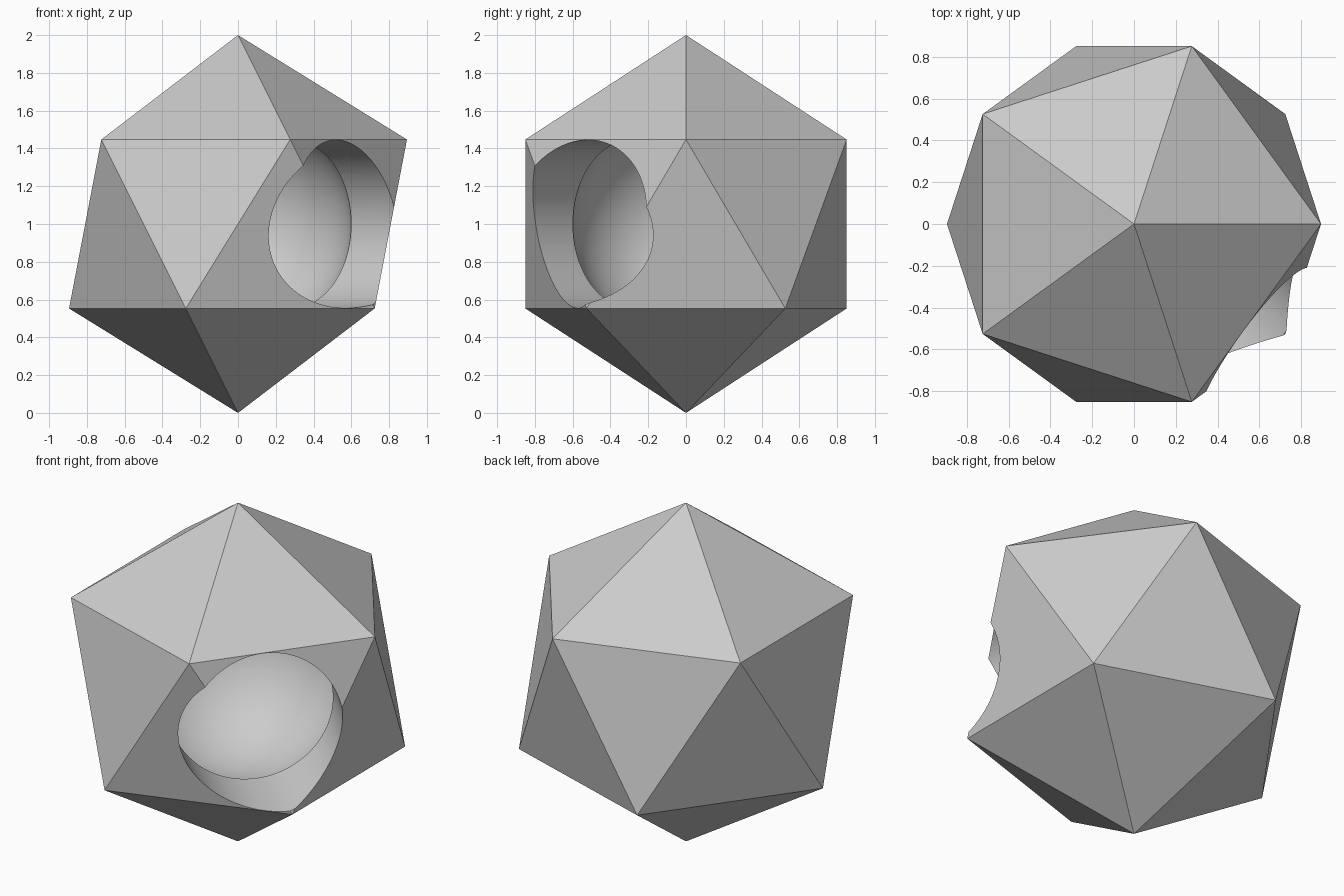
import bpy
import math
from mathutils import Vector

cube = bpy.data.objects.get("Cube")
if cube:
    bpy.data.objects.remove(cube, do_unlink=True)

CENTRE = Vector((0, 0, 1))
CAVITY_RADIUS = 0.6
HOLE_RADIUS = 0.445
HOLE_LENGTH = 1.2

# Plain grey used for the whole solid
grey = bpy.data.materials.new("light_grey")
grey.use_nodes = True
colour = (0.6, 0.6, 0.6, 1)
grey.diffuse_color = colour
grey.node_tree.nodes["Principled BSDF"].inputs["Base Color"].default_value = colour


def name_part(name):
    obj = bpy.context.object
    obj.name = name
    obj.data.materials.append(grey)
    return obj


def cut(target, cutter):
    """Subtract the cutter from the target, then discard it."""
    cutter.hide_render = True
    mod = target.modifiers.new("cut", 'BOOLEAN')
    mod.operation = 'DIFFERENCE'
    mod.solver = 'EXACT'
    mod.object = cutter
    bpy.ops.object.select_all(action='DESELECT')
    bpy.context.view_layer.objects.active = target
    target.select_set(True)
    bpy.ops.object.modifier_apply(modifier=mod.name)
    bpy.data.objects.remove(cutter, do_unlink=True)


# Twenty-sided body standing on a point
bpy.ops.mesh.primitive_ico_sphere_add(subdivisions=1, radius=1, location=CENTRE)
body = name_part("hollow_icosahedron")

# Round chamber in the middle
bpy.ops.mesh.primitive_uv_sphere_add(segments=96, ring_count=48,
                                     radius=CAVITY_RADIUS, location=CENTRE)
cavity = name_part("cavity_cutter")

# Level round opening from the chamber out to the front left
direction = Vector((1, -1, 0)).normalized()
bpy.ops.mesh.primitive_cylinder_add(
    vertices=96, radius=HOLE_RADIUS, depth=HOLE_LENGTH,
    location=CENTRE + direction * HOLE_LENGTH / 2,
    rotation=direction.to_track_quat('Z', 'Y').to_euler())
opening = name_part("opening_cutter")

cut(body, cavity)
cut(body, opening)

# Smooth chamber and opening, crisp outer facets and rims
bpy.ops.object.shade_smooth_by_angle(angle=math.radians(25))
